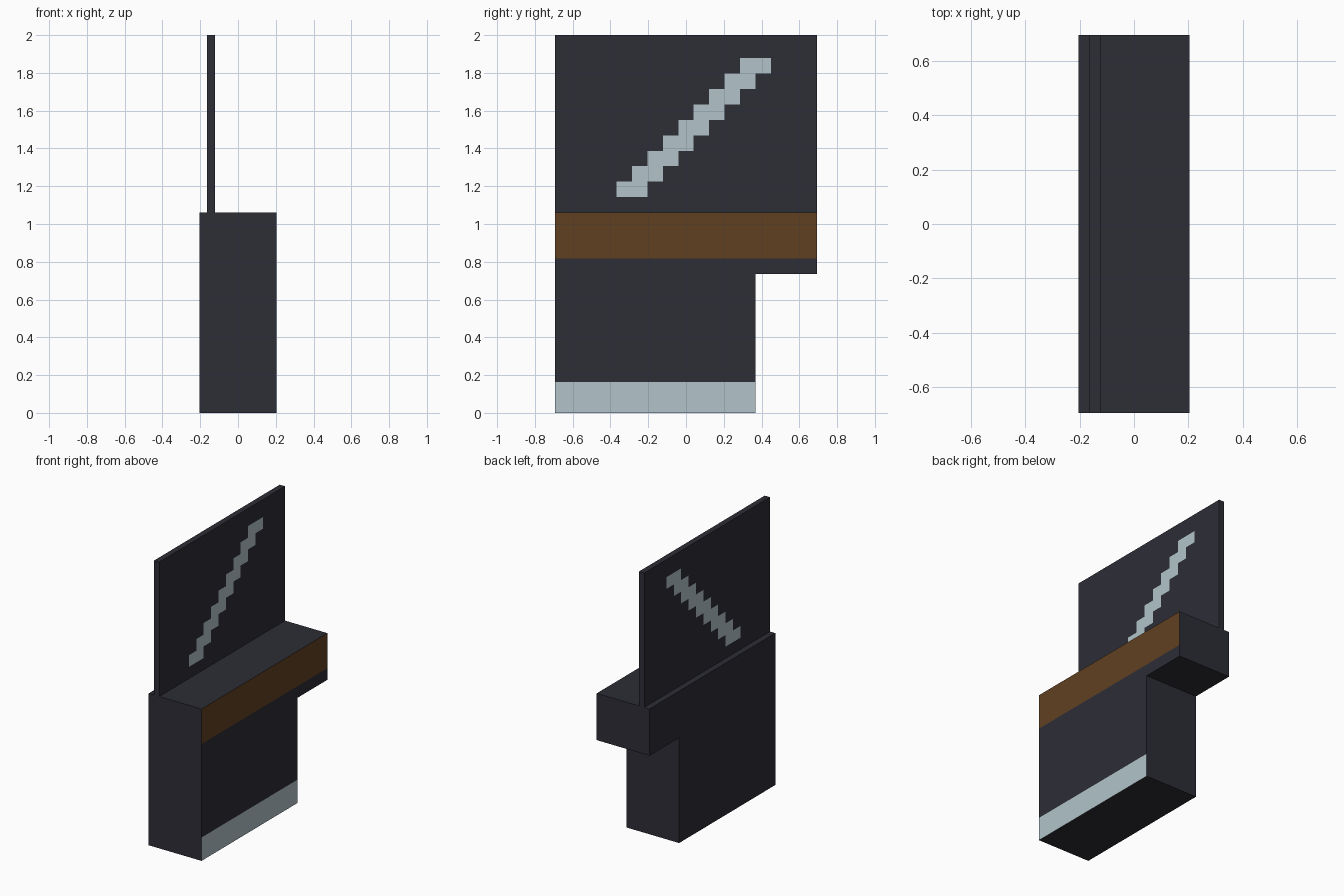
import bpy, bmesh
from mathutils import Vector

if "Cube" in bpy.data.objects:
    bpy.data.objects.remove(bpy.data.objects["Cube"])

U = 2 / 24.5            # one modelling unit: the whole model is 24.5 units tall
Y0 = -8.5 * U           # front edge


def material(name, rgb):
    m = bpy.data.materials.new(name)
    m.diffuse_color = (*rgb, 1)
    m.use_nodes = True
    m.node_tree.nodes["Principled BSDF"].inputs["Base Color"].default_value = m.diffuse_color
    return m


MATS = [material("charcoal", (0.026, 0.026, 0.037)),
        material("brown", (0.120, 0.051, 0.016)),
        material("pale_grey", (0.445, 0.552, 0.591))]


def slab(name, profile, x0, x1, y_cuts, z_cuts, rule):
    """Extrude a (y, z) outline given in units along x, cut it, colour by rule."""
    bm = bmesh.new()
    face = bm.faces.new([bm.verts.new((x0 * U, Y0 + y * U, z * U)) for y, z in profile])
    side = bmesh.ops.extrude_face_region(bm, geom=[face])["geom"]
    bmesh.ops.translate(bm, vec=((x1 - x0) * U, 0, 0),
                        verts=[v for v in side if isinstance(v, bmesh.types.BMVert)])
    cuts = [((0, Y0 + y * U, 0), (0, 1, 0)) for y in y_cuts]
    cuts += [((0, 0, z * U), (0, 0, 1)) for z in z_cuts]
    for co, no in cuts:
        bmesh.ops.bisect_plane(bm, geom=bm.verts[:] + bm.edges[:] + bm.faces[:],
                               plane_co=Vector(co), plane_no=Vector(no))
    bmesh.ops.recalc_face_normals(bm, faces=bm.faces[:])
    for f in bm.faces:
        c = f.calc_center_median()
        f.material_index = rule(f.normal, (c.y - Y0) / U, c.z / U)
    mesh = bpy.data.meshes.new(name)
    bm.to_mesh(mesh)
    bm.free()
    for m in MATS:
        mesh.materials.append(m)
    obj = bpy.data.objects.new(name, mesh)
    bpy.context.collection.objects.link(obj)


# Base block with rear overhang; brown and pale bands on its right side only
def base_rule(n, y, z):
    if n.x < 0.5:
        return 0
    return 1 if z > 10 else 2 if z < 2 else 0


slab("base_block", [(0, 0), (13, 0), (13, 9), (17, 9), (17, 13), (0, 13)],
     -2.5, 2.5, [13], [2, 9, 10], base_rule)


# Thin upright panel with a stepped diagonal stripe on both sides
def panel_rule(n, y, z):
    row = int(z) - 14
    return 2 if abs(n.x) > 0.5 and 0 <= row < 9 and row + 4 <= y <= row + 6 else 0


slab("upright_panel", [(0, 13), (17, 13), (17, 24.5), (0, 24.5)],
     -2, -1.5, range(4, 15), range(14, 24), panel_rule)
